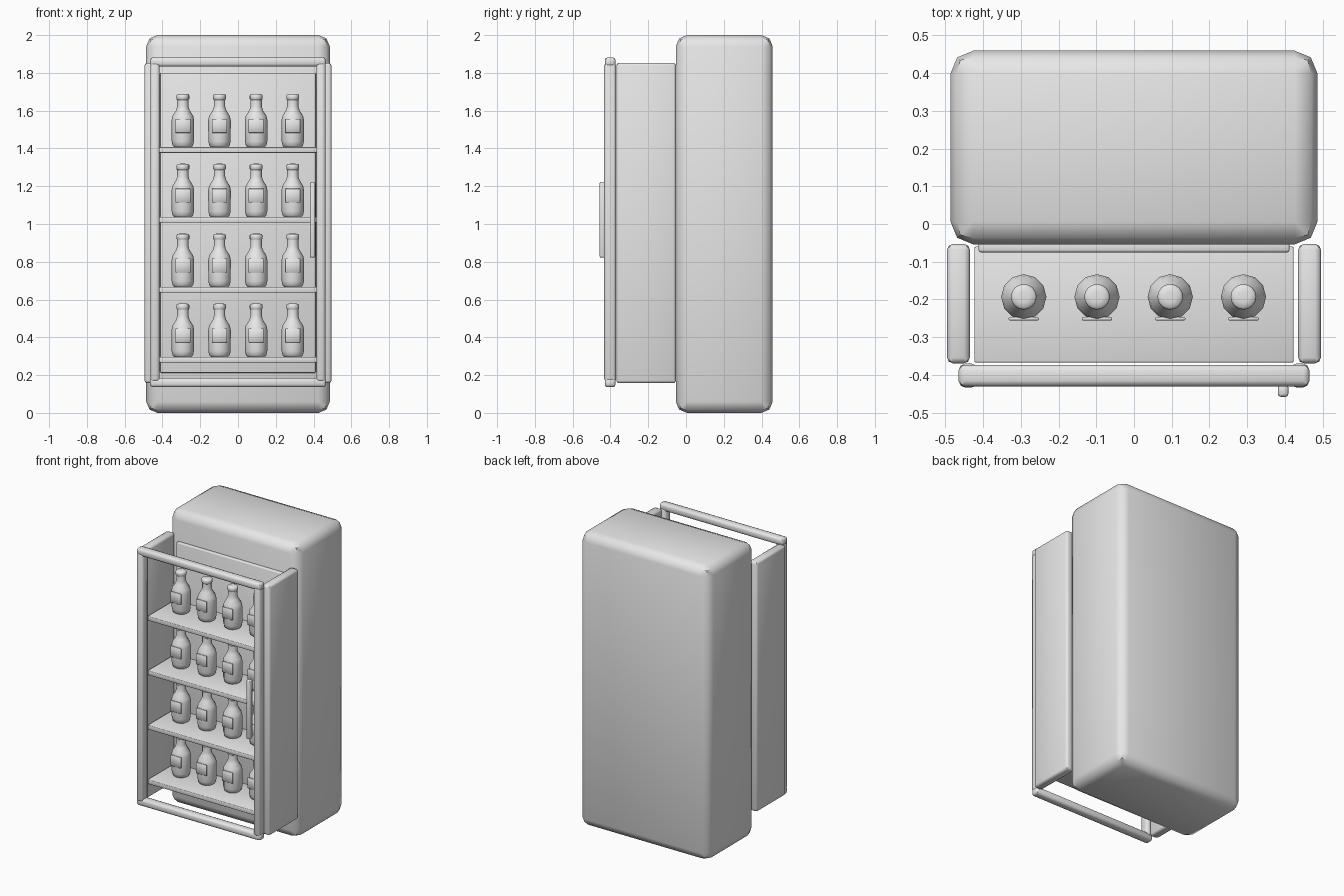
import bpy, bmesh, math

cube = bpy.data.objects.get("Cube")
if cube:
    bpy.data.objects.remove(cube, do_unlink=True)

grey = bpy.data.materials.new("light_grey")
grey.use_nodes = True
COLOUR = (0.8, 0.8, 0.8, 1)
grey.diffuse_color = COLOUR
grey.node_tree.nodes["Principled BSDF"].inputs["Base Color"].default_value = COLOUR


def finish(bm, name):
    """Turn a bmesh into a smooth-shaded object with sharp creases."""
    bmesh.ops.recalc_face_normals(bm, faces=bm.faces)
    mesh = bpy.data.meshes.new(name)
    bm.to_mesh(mesh)
    bm.free()
    mesh.materials.append(grey)
    mesh.shade_smooth()
    mesh.set_sharp_from_angle(angle=math.radians(46))
    obj = bpy.data.objects.new(name, mesh)
    bpy.context.collection.objects.link(obj)
    return obj


def box(name, x, y, z, bevel=0.0, segments=2):
    """Rounded box from its (min, max) ranges."""
    bm = bmesh.new()
    bmesh.ops.create_cube(bm, size=1)
    for v in bm.verts:
        for axis, (low, high) in enumerate((x, y, z)):
            v.co[axis] = low if v.co[axis] < 0 else high
    if bevel:
        bmesh.ops.bevel(bm, geom=bm.edges[:], offset=bevel, offset_type='OFFSET',
                        segments=segments, profile=0.5, affect='EDGES')
    return finish(bm, name)


def lathe(name, profile, sides=12):
    """Closed turned shape from (radius, height) points."""
    bm = bmesh.new()
    rings = [[bm.verts.new((r * math.cos(math.tau * i / sides),
                            r * math.sin(math.tau * i / sides), z))
              for i in range(sides)] for r, z in profile]
    for a, b in zip(rings, rings[1:]):
        for i in range(sides):
            j = (i + 1) % sides
            bm.faces.new((a[i], a[j], b[j], b[i]))
    bm.faces.new(rings[0])
    bm.faces.new(rings[-1])
    return finish(bm, name)


def copy_to(source, name, location):
    obj = bpy.data.objects.new(name, source.data)
    obj.location = location
    bpy.context.collection.objects.link(obj)


# Cabinet body and the panel behind the shelves
box("cabinet_body", (-0.486, 0.486), (-0.054, 0.459), (0, 2), 0.06)
box("back_panel", (-0.412, 0.412), (-0.075, -0.045), (0.212, 1.8), 0.006)

# Side walls, and uprights of the door frame
for side, s in (("left", 1), ("right", -1)):
    box(side + "_wall", sorted((s * 0.435, s * 0.495)), (-0.369, -0.053),
        (0.157, 1.853), 0.015)
    box(side + "_door_upright", sorted((s * 0.415, s * 0.463)), (-0.433, -0.37),
        (0.165, 1.853), 0.015)

# Door rails and handle
box("top_door_rail", (-0.465, 0.465), (-0.43, -0.373), (1.833, 1.882), 0.015)
box("bottom_door_rail", (-0.465, 0.465), (-0.43, -0.373), (0.136, 0.185), 0.015)
box("door_handle", (0.381, 0.409), (-0.458, -0.425), (0.822, 1.222), 0.008)

# Shelves
SHELF_TOPS = [0.297 + 0.37 * i for i in range(4)]
for n, top in enumerate(SHELF_TOPS):
    box(f"shelf_{n + 1}", (-0.423, 0.423), (-0.367, -0.06), (top - 0.03, top), 0.004)

# Bottle, cap and label, repeated along every shelf
bottle = lathe("bottle", [(0.046, 0), (0.054, 0.008), (0.059, 0.03), (0.06, 0.14),
                          (0.055, 0.165), (0.036, 0.195), (0.03, 0.215), (0.03, 0.256)])
cap = lathe("bottle_cap", [(0.03, 0.25), (0.034, 0.255), (0.034, 0.274),
                           (0.029, 0.28), (0.015, 0.282)], 16)
label = box("bottle_label", (-0.04, 0.04), (-0.062, -0.054), (0.076, 0.15), 0.002, 1)

for row, top in enumerate(SHELF_TOPS):
    for col in range(4):
        spot = (-0.292 + 0.194 * col, -0.193, top)
        for part in (bottle, cap, label):
            if row == col == 0:
                part.location = spot
            else:
                copy_to(part, f"{part.name}_{row + 1}_{col + 1}", spot)
